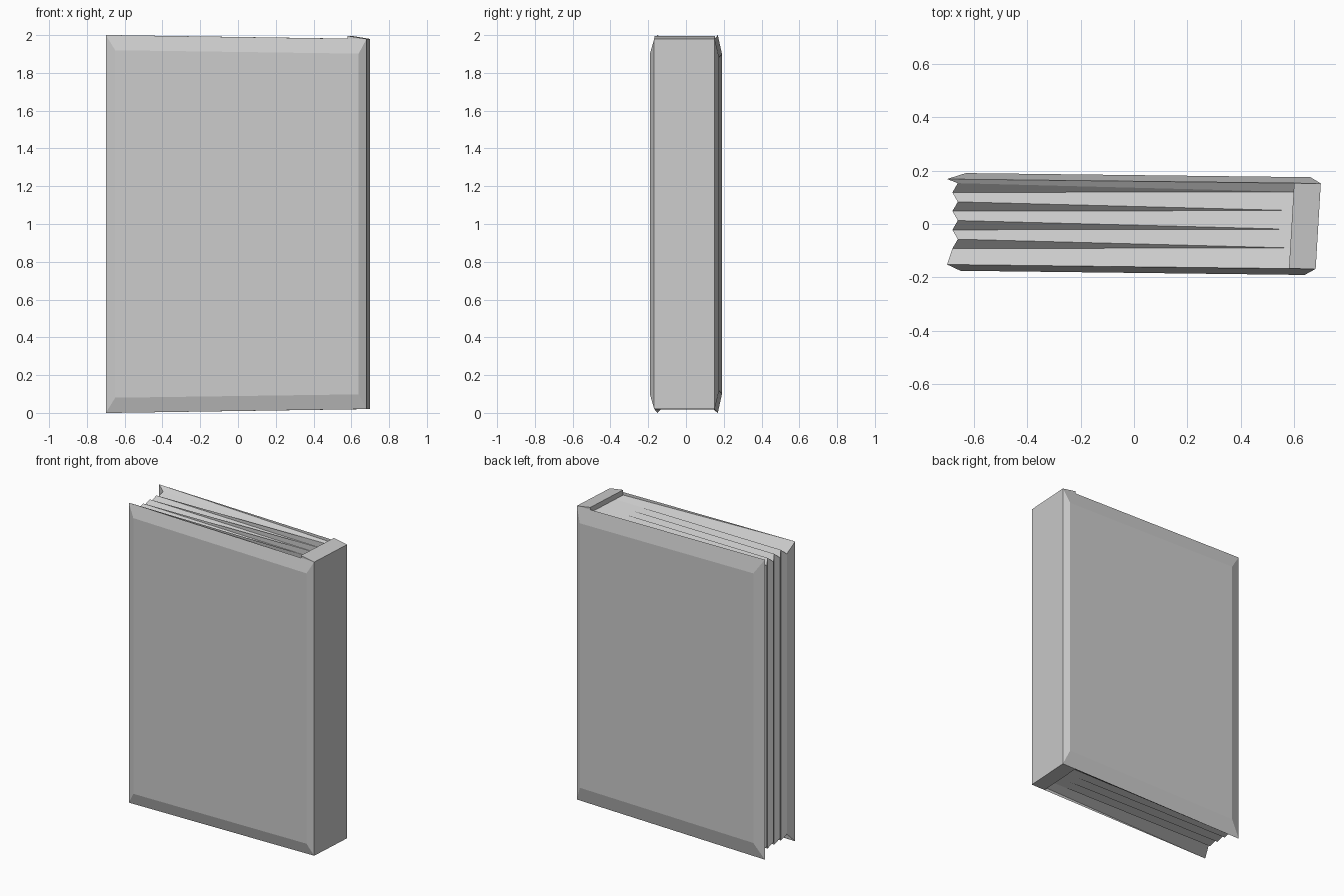
import bpy, bmesh

cube = bpy.data.objects.get("Cube")
if cube:
    bpy.data.objects.remove(cube, do_unlink=True)

shade = (0.6, 0.6, 0.6, 1)
grey = bpy.data.materials.new("plain grey")
grey.use_nodes = True
grey.diffuse_color = shade
grey.node_tree.nodes["Principled BSDF"].inputs["Base Color"].default_value = shade

fore_edge, spine_edge, lip = -0.7, 0.69, 0.59
rim_depth, panel_depth = 0.16, 0.183


def leaning(x, y, height):
    """Point at a height above or below mid-book, with the worn book's lean."""
    side_lean = 0.06 * y if x > 0 else 0
    taper = 0.99 - 0.015 * x
    return x + side_lean, y - 0.012 * x, 1 + height * taper


def upright_rectangle(left, right, y, half_height):
    """Four corners of a rectangle facing along y."""
    corners = [(left, -1), (right, -1), (right, 1), (left, 1)]
    return [leaning(x, y, side * half_height) for x, side in corners]


def loft(name, rings):
    """Closed flat-shaded solid skinned over matching rings of points."""
    bm = bmesh.new()
    rows = [[bm.verts.new(point) for point in ring] for ring in rings]
    for row, following in zip(rows, rows[1:]):
        for i in range(len(row)):
            bm.faces.new((row[i - 1], row[i], following[i], following[i - 1]))
    bm.faces.new(rows[0])
    bm.faces.new(rows[-1])
    bmesh.ops.recalc_face_normals(bm, faces=bm.faces)
    mesh = bpy.data.meshes.new(name)
    bm.to_mesh(mesh)
    bm.free()
    mesh.materials.append(grey)
    book_part = bpy.data.objects.new(name, mesh)
    bpy.context.collection.objects.link(book_part)


# Covers: thin rim with a raised, bevelled panel
for name, side, margin in (("front_cover", -1, 0.05), ("back_cover", 1, 0.07)):
    rim = upright_rectangle(fore_edge, spine_edge, side * rim_depth, 1)
    panel = upright_rectangle(fore_edge + margin, spine_edge - 0.04,
                              side * panel_depth, 0.97 - margin)
    loft(name, [rim, panel])


# Spine: slab whose ends slope up to a lip over the pages
def spine_section(y):
    inner_low, outer_low, outer_high, inner_high = upright_rectangle(lip, spine_edge, y, 1)
    raised = inner_high[0], inner_high[1], inner_high[2] + 0.015
    return [inner_low, outer_low, outer_high, raised]


loft("spine", [spine_section(-rim_depth), spine_section(rim_depth)])


# Pages: folds that open wide at the fore edge and close at the spine
def fold_line(fore_y, spine_y, inset, depth):
    fore_x = fore_edge + inset
    path = [(lip, spine_y, -0.98), (fore_x, fore_y, depth - 1),
            (fore_x, fore_y, 1 - depth), (lip, spine_y, 0.98)]
    return [leaning(*point) for point in path]


pages = [fold_line(-rim_depth, -rim_depth, 0, 0)]
fold_count, fold_pitch = 4, 0.07
for i in range(fold_count):
    valley = -0.1 + i * fold_pitch
    ridge = valley + fold_pitch / 2
    closing = (valley + ridge) / 2
    pages.append(fold_line(valley, closing, 0.02, 0.065))
    pages.append(fold_line(ridge, closing, 0.04, 0.03))
pages.append(fold_line(rim_depth, rim_depth, 0, 0))
loft("pages", pages)
